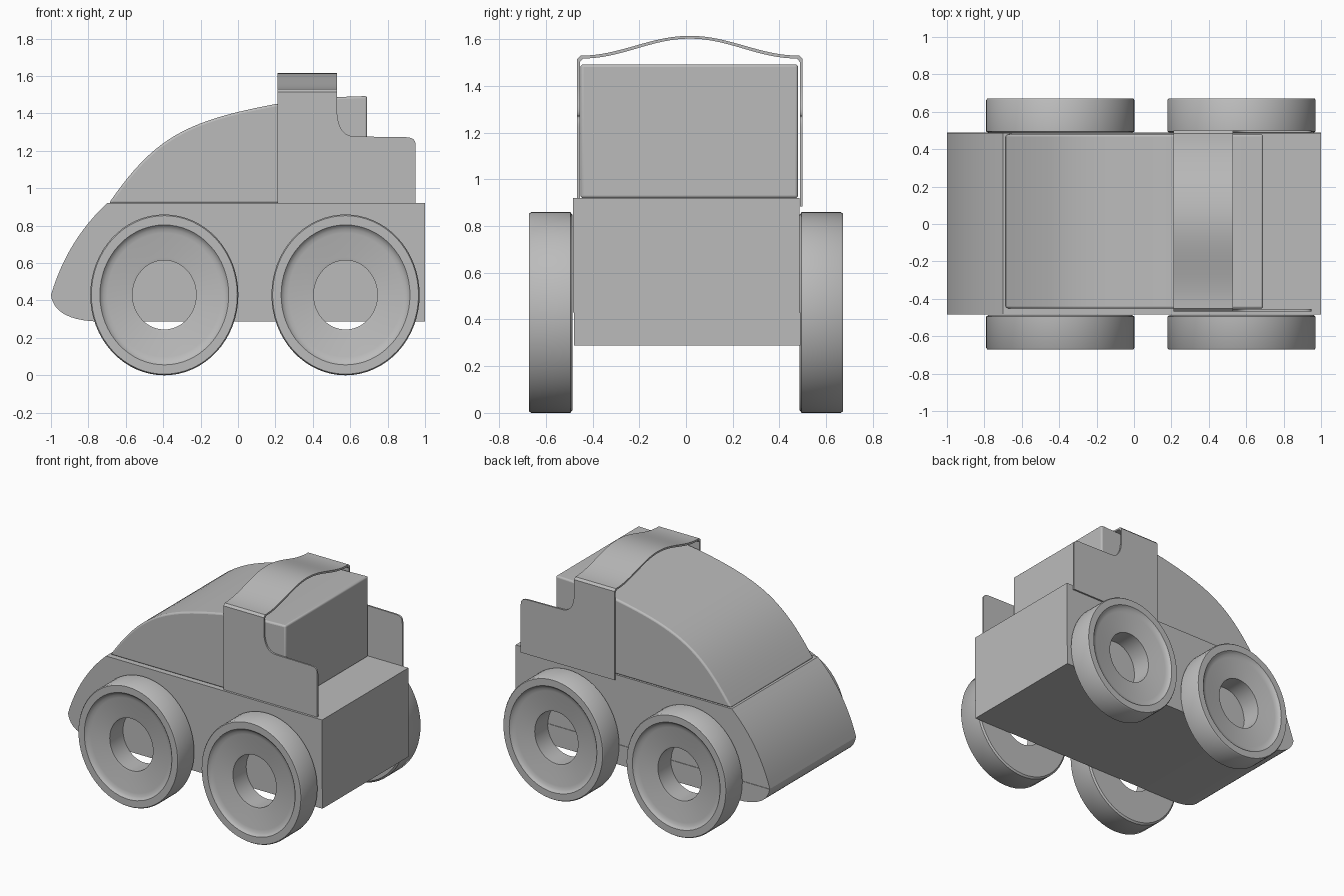
import bpy, bmesh, math
from mathutils import Vector

if "Cube" in bpy.data.objects:
    bpy.data.objects.remove(bpy.data.objects["Cube"], do_unlink=True)

GREY = (0.5, 0.5, 0.5, 1)
mat = bpy.data.materials.new("plain_grey")
mat.use_nodes = True
mat.diffuse_color = GREY
mat.node_tree.nodes["Principled BSDF"].inputs["Base Color"].default_value = GREY


def finish(name, bm, bevel=0):
    bmesh.ops.recalc_face_normals(bm, faces=bm.faces)
    mesh = bpy.data.meshes.new(name)
    bm.to_mesh(mesh)
    bm.free()
    obj = bpy.data.objects.new(name, mesh)
    bpy.context.collection.objects.link(obj)
    mesh.materials.append(mat)
    if bevel:
        mod = obj.modifiers.new("soft_edges", "BEVEL")
        mod.width, mod.segments = bevel, 3
        mod.limit_method, mod.angle_limit = "ANGLE", math.radians(40)
    bpy.ops.object.select_all(action="DESELECT")
    obj.select_set(True)
    bpy.context.view_layer.objects.active = obj
    bpy.ops.object.shade_smooth_by_angle(angle=math.radians(35))
    return obj


def extrude(name, points, start, end, axis="y", bevel=0):
    """Extrude a closed profile, drawn in xz (axis y) or yz (axis x)."""
    bm = bmesh.new()
    place = (lambda a, b: (a, start, b)) if axis == "y" else (lambda a, b: (start, a, b))
    face = bm.faces.new([bm.verts.new(place(a, b)) for a, b in points])
    moved = bmesh.ops.extrude_face_region(bm, geom=[face])["geom"]
    step = Vector((0, end - start, 0) if axis == "y" else (end - start, 0, 0))
    bmesh.ops.translate(bm, vec=step, verts=[v for v in moved if isinstance(v, bmesh.types.BMVert)])
    return finish(name, bm, bevel)


def curve(p0, p1, p2, p3, n=12):
    """Points along a cubic Bezier."""
    out = []
    for i in range(n + 1):
        t = i / n
        s = 1 - t
        out.append(tuple(s**3 * a + 3 * s * s * t * b + 3 * s * t * t * c + t**3 * d
                         for a, b, c, d in zip(p0, p1, p2, p3)))
    return out


# Body: upper shell with sloping nose, and rounded lower tray
SEAM = 0.43
extrude("upper_body",
        [(1, SEAM), (1, 0.92)] + curve((-0.70, 0.92), (-0.84, 0.79), (-0.94, 0.63), (-1, SEAM)),
        -0.483, 0.486)
extrude("lower_body",
        [(1, 0.288), (1, SEAM)] + curve((-1, SEAM), (-0.99, 0.35), (-0.92, 0.295), (-0.76, 0.288)),
        -0.48, 0.49)

# Cabin with a curved roof
roof = curve((-0.69, 0.92), (-0.45, 1.27), (-0.28, 1.36), (0.2, 1.45), 20)
extrude("cabin", roof + [(0.45, 1.485), (0.69, 1.493), (0.69, 0.92)], -0.452, 0.48, bevel=0.012)

# Arched band over the cabin
MID, HALF, THICK = 0.0165, 0.4835, 0.012
outer = []
for i in range(33):
    u = -1 + i / 16
    outer.append((MID + u * (HALF - 0.015), 1.53 + 0.0425 * (1 + math.cos(math.pi * u))))
outer = [(MID - HALF, 1.48), (MID - HALF, 1.515)] + outer + [(MID + HALF, 1.515), (MID + HALF, 1.48)]
inner = [(MID + (y - MID) * (1 - THICK / HALF), z - (THICK if z > 1.49 else 0)) for y, z in outer]
extrude("arched_band", outer + inner[::-1], 0.212, 0.53, axis="x")

# Side guards joined to the band
shape = ([(0.95, 0.92)]
         + curve((0.95, 1.22), (0.95, 1.26), (0.94, 1.27), (0.90, 1.273), 6)
         + curve((0.62, 1.277), (0.56, 1.28), (0.535, 1.33), (0.53, 1.40), 10)
         + [(0.53, 1.5), (0.212, 1.5)])
extrude("right_guard", shape + [(0.212, 0.918)], MID - HALF, MID - HALF + THICK)
extrude("left_guard", [(0.95, 0.885)] + shape[1:] + [(0.212, 0.885)], MID + HALF - THICK, MID + HALF)


def wheel(name, x, y_in, y_out):
    """Ring with a dished outer face: radius fraction and width fraction are spun."""
    section = [(0.43, 0), (0.97, 0), (1, 0.05), (1, 0.95), (0.985, 1), (0.87, 1),
               (0.85, 0.95), (0.82, 0.91), (0.77, 0.88), (0.47, 0.82), (0.43, 0.80)]
    bm = bmesh.new()
    n = 64
    rings = []
    for i in range(n):
        a = 2 * math.pi * i / n
        rings.append([bm.verts.new((x + 0.396 * r * math.cos(a),
                                    y_in + (y_out - y_in) * w,
                                    0.43 + 0.43 * r * math.sin(a))) for r, w in section])
    m = len(section)
    for i in range(n):
        a, b = rings[i], rings[(i + 1) % n]
        for j in range(m):
            k = (j + 1) % m
            bm.faces.new((a[j], a[k], b[k], b[j]))
    finish(name, bm)


for end, x in (("nose", -0.394), ("tail", 0.575)):
    wheel(f"right_{end}_wheel", x, -0.486, -0.672)
    wheel(f"left_{end}_wheel", x, 0.486, 0.672)
